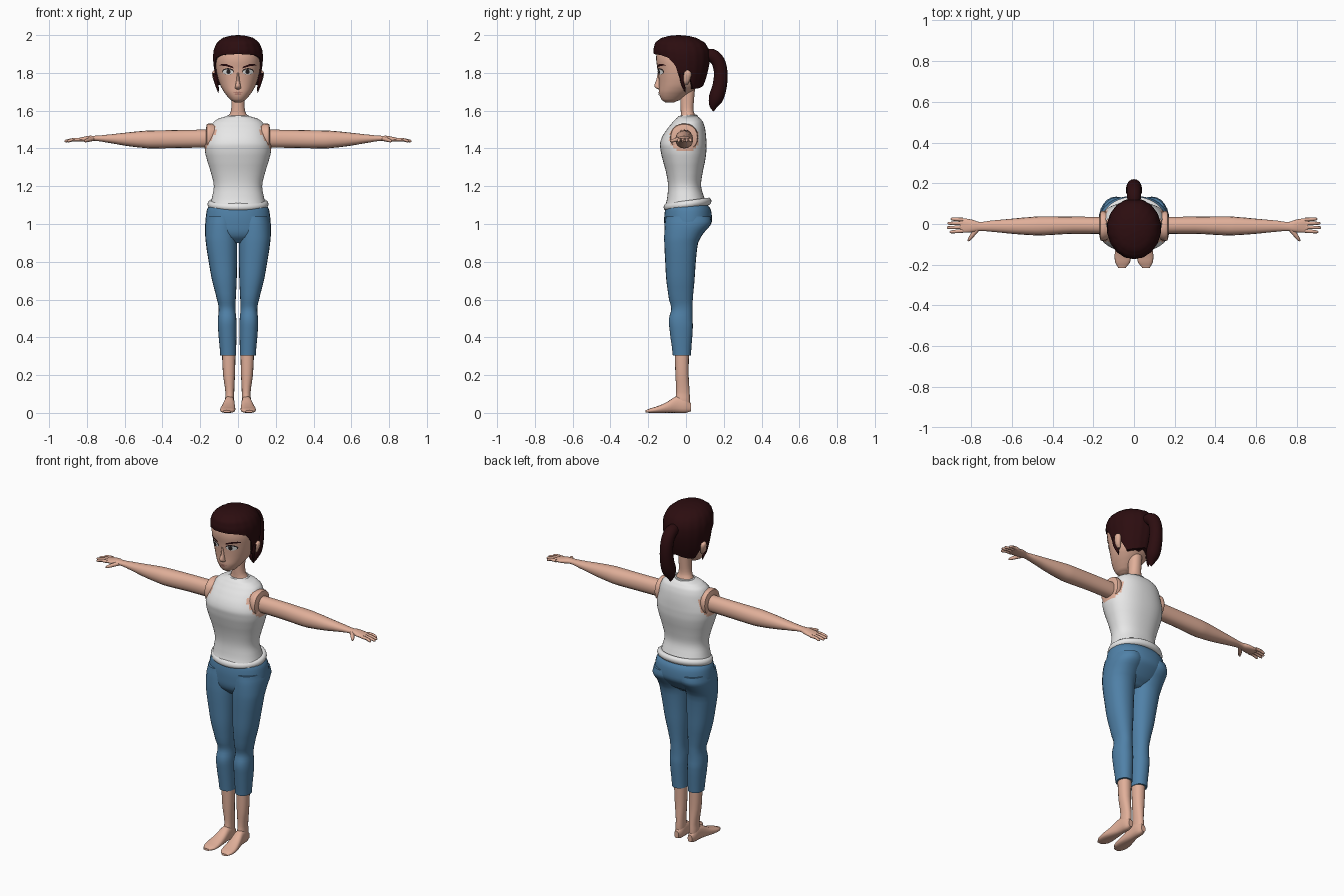
import bpy, bmesh, math
from mathutils import Vector
from mathutils.bvhtree import BVHTree

if "Cube" in bpy.data.objects:
    bpy.data.objects.remove(bpy.data.objects["Cube"])


def material(name, rgb):
    m = bpy.data.materials.new(name)
    m.diffuse_color = (*rgb, 1)
    m.use_nodes = True
    m.node_tree.nodes["Principled BSDF"].inputs["Base Color"].default_value = m.diffuse_color
    return m


SKIN = material("skin", (0.75, 0.43, 0.32))
WHITE = material("shirt white", (0.8, 0.8, 0.8))
BLUE = material("trouser blue", (0.08, 0.22, 0.39))
HAIR = material("dark brown hair", (0.025, 0.004, 0.005))
EYE = material("eye white", (0.85, 0.85, 0.83))
IRIS = material("iris dark", (0.02, 0.015, 0.015))
LIP = material("lip", (0.5, 0.23, 0.18))


def make(name, verts, faces, mat, mirror=False, recalc=True):
    me = bpy.data.meshes.new(name)
    me.from_pydata([tuple(v) for v in verts], [], faces)
    if recalc:
        bm = bmesh.new()
        bm.from_mesh(me)
        bmesh.ops.recalc_face_normals(bm, faces=bm.faces)
        bm.to_mesh(me)
        bm.free()
    me.materials.append(mat)
    ob = bpy.data.objects.new(name, me)
    bpy.context.collection.objects.link(ob)
    if mirror:
        ob.modifiers.new("mirror", 'MIRROR')
    return ob


def skin_rings(rows, n, cap=True, closed=False):
    """Faces joining rows of n points."""
    faces = []
    for r in range(rows if closed else rows - 1):
        q = (r + 1) % rows
        for i in range(n):
            j = (i + 1) % n
            faces.append((r * n + i, r * n + j, q * n + j, q * n + i))
    if cap and not closed:
        faces += [tuple(range(n)), tuple(range((rows - 1) * n, rows * n))]
    return faces


def resample(rings, k):
    """Smooth curve through the given rings."""
    out = []
    for i in range(len(rings) - 1):
        p0, p1, p2 = rings[max(i - 1, 0)], rings[i], rings[i + 1]
        p3 = rings[min(i + 2, len(rings) - 1)]
        for s in range(k):
            t = s / k
            out.append([b + t * (c - b) if j == 0 else
                        0.5 * (2 * b + (c - a) * t + (2 * a - 5 * b + 4 * c - d) * t * t
                               + (3 * b - a - 3 * c + d) * t ** 3)
                        for j, (a, b, c, d) in enumerate(zip(p0, p1, p2, p3))])
    return out + [list(rings[-1])]


PLACE = {'z': lambda t, a, b: (a, b, t), 'x': lambda t, a, b: (t, a, b), 'y': lambda t, a, b: (a, t, b)}


def loft(name, rings, mat, axis='z', n=20, p=2.2, k=3, mirror=False):
    """Rings are (position, a0, a1, b0, b1); with 4 values a is symmetric."""
    rings = [(r[0], -r[1], r[1], r[2], r[3]) if len(r) == 4 else r for r in rings]
    rings = resample(rings, k)
    f = lambda c: math.copysign(abs(c) ** (2 / p), c)
    verts = []
    for t, a0, a1, b0, b1 in rings:
        for i in range(n):
            w = 2 * math.pi * i / n
            verts.append(PLACE[axis](t, (a0 + a1) / 2 + (a1 - a0) / 2 * f(math.cos(w)),
                                     (b0 + b1) / 2 + (b1 - b0) / 2 * f(math.sin(w))))
    return make(name, verts, skin_rings(len(rings), n), mat, mirror)


def tube(name, path, mat, ref=(0, 0, 1), n=10, k=3, mirror=False):
    """Path points are (x, y, z, radius); ref is a direction across the path."""
    pts = resample([(0, *q) for q in path], k)
    pos = [Vector(q[1:4]) for q in pts]
    verts = []
    for i, q in enumerate(pts):
        d = pos[min(i + 1, len(pos) - 1)] - pos[max(i - 1, 0)]
        u = d.cross(Vector(ref)).normalized()
        v = d.cross(u).normalized()
        for j in range(n):
            w = 2 * math.pi * j / n
            verts.append(pos[i] + q[4] * (math.cos(w) * u + math.sin(w) * v))
    return make(name, verts, skin_rings(len(pts), n), mat, mirror)


def band(name, cy, rx, ry, z, tilt, r, mat, n=40, m=10):
    """Elliptical rolled edge around the body."""
    verts = []
    for i in range(n):
        a = 2 * math.pi * i / n
        for j in range(m):
            w = 2 * math.pi * j / m
            o = r * math.cos(w)
            y = (ry + o) * math.sin(a)
            verts.append(((rx + o) * math.cos(a), cy + y, z + tilt * y + r * 1.15 * math.sin(w)))
    return make(name, verts, skin_rings(n, m, closed=True), mat)


def interp(table, t):
    for a, b in zip(table, table[1:]):
        if t <= b[0]:
            u = max(0, (t - a[0]) / (b[0] - a[0]))
            return [x + (y - x) * u for x, y in zip(a[1:], b[1:])]
    return list(table[-1][1:])


# Trousers: pelvis and legs
loft("trouser_hips", [(0.9, .08, -.07, .03), (0.93, .13, -.1, .07), (0.96, .163, -.112, .1), (1.0, .172, -.115, .133),
                      (1.04, .17, -.115, .137), (1.08, .163, -.11, .13), (1.11, .145, -.1, .11)], BLUE, n=32)
loft("trouser_leg", [(.305, .01, .094, -.07, .026), (.45, .008, .106, -.088, .036), (.5, .009, .106, -.09, .034),
                     (.55, .014, .102, -.078, .034), (.6, .012, .112, -.09, .036), (.7, .007, .137, -.104, .045),
                     (.8, .005, .155, -.11, .052), (.9, .004, .17, -.115, .064), (.95, .003, .174, -.115, .092),
                     (1.0, .002, .174, -.113, .132), (1.04, .002, .166, -.108, .13)], BLUE, n=24, mirror=True)

# Bare shins and feet
loft("shin", [(.03, .022, .066, -.05, .02), (.07, .02, .068, -.056, .021), (.11, .02, .067, -.052, .019),
              (.2, .016, .079, -.056, .014), (.33, .013, .085, -.06, .016)], SKIN, n=16, mirror=True)
loft("foot", [(-.215, .04, .078, .002, .014), (-.19, .02, .092, 0, .024), (-.15, .014, .095, 0, .036),
              (-.1, .015, .085, 0, .058), (-.05, .018, .073, 0, .088), (0, .02, .068, 0, .08),
              (.027, .03, .058, .008, .05)], SKIN, 'y', n=16, p=2.5, mirror=True)

# Shirt, with bare skin inside the armholes
shirt = loft("shirt", [(1.085, .15, -.112, .118), (1.13, .14, -.101, .1), (1.2, .128, -.095, .08),
                       (1.27, .143, -.105, .088), (1.35, .167, -.126, .104), (1.4, .176, -.136, .108),
                       (1.43, .173, -.137, .108), (1.47, .16, -.122, .106), (1.51, .147, -.095, .1),
                       (1.54, .13, -.07, .09), (1.56, .1, -.052, .075), (1.572, .058, -.04, .06)],
             WHITE, n=48, p=2.3, k=4)
shirt.data.materials.append(SKIN)
for f in shirt.data.polygons:
    c = f.center
    if abs(c.x) > .1 and ((c.y + .01) / .08) ** 2 + ((c.z - 1.455) / .072) ** 2 < 1:
        f.material_index = 1
band("shirt_hem", .008, .144, .109, 1.105, .13, .018, WHITE)
band("shirt_collar", .012, .052, .043, 1.567, .06, .008, WHITE, 28, 8)

# Shoulders, arms and hands
loft("shoulder", [(.09, -.06, .045, 1.41, 1.52), (.145, -.082, .062, 1.388, 1.532), (.165, -.08, .06, 1.39, 1.528),
                  (.17, -.06, .04, 1.405, 1.505)], SKIN, 'x', mirror=True)
loft("arm", [(.1, -.05, .035, 1.405, 1.5), (.3, -.048, .036, 1.403, 1.498), (.45, -.056, .038, 1.4, 1.495),
             (.5, -.055, .035, 1.403, 1.493), (.6, -.048, .026, 1.415, 1.483), (.7, -.038, .017, 1.432, 1.472),
             (.76, -.034, .01, 1.44, 1.467), (.79, -.04, .02, 1.437, 1.467), (.83, -.043, .027, 1.436, 1.459),
             (.855, -.04, .026, 1.438, 1.454)], SKIN, 'x', n=16, mirror=True)
for i, tip in enumerate((.905, .918, .915, .9)):
    y = -.034 + i * .0185
    tube("finger", [(.84, y, 1.447, .0095), (.875, y * 1.08, 1.446, .0085), (tip - .006, y * 1.15, 1.439, .007),
                    (tip, y * 1.15, 1.438, .002)], SKIN, n=8, k=2, mirror=True)
tube("thumb", [(.765, -.02, 1.452, .012), (.79, -.05, 1.446, .011), (.808, -.074, 1.44, .008),
               (.814, -.084, 1.438, .003)], SKIN, n=8, k=2, mirror=True)

# Neck, head, nose and ears
loft("neck", [(1.54, .07, -.035, .065), (1.572, .05, -.028, .05), (1.6, .037, -.028, .04), (1.65, .034, -.03, .042),
              (1.75, .036, -.03, .05)], SKIN)
head = loft("head", [(1.643, .016, -.108, -.065), (1.655, .038, -.127, -.035), (1.675, .056, -.138, -.005),
                     (1.7, .075, -.143, .03), (1.73, .092, -.143, .068), (1.77, .106, -.145, .092),
                     (1.82, .117, -.15, .106), (1.87, .121, -.158, .11), (1.92, .112, -.15, .1),
                     (1.96, .08, -.11, .07)], SKIN, n=32)
loft("nose", [(1.712, .008, -.145, -.12), (1.719, .016, -.159, -.12), (1.731, .014, -.168, -.12),
              (1.76, .009, -.158, -.12), (1.8, .007, -.15, -.12)], SKIN, n=12)
loft("ear", [(1.735, .1, .112, -.01, .008), (1.75, .1, .126, -.014, .016), (1.785, .105, .136, -.014, .028),
             (1.805, .108, .136, -.008, .026), (1.814, .112, .128, 0, .014)], SKIN, n=12, mirror=True)

# Painted face details: thin plates laid on the head surface
tree = BVHTree.FromPolygons([v.co for v in head.data.vertices], [tuple(p.vertices) for p in head.data.polygons])


def plate(name, outline, mat, lift, mirror=True):
    cx, cz = (sum(q[i] for q in outline) / len(outline) for i in (0, 1))
    n, verts = len(outline), []
    for s in (1, .5, .02):
        for x, z in outline:
            x, z = cx + (x - cx) * s, cz + (z - cz) * s
            hit = tree.ray_cast(Vector((x, -1, z)), Vector((0, 1, 0)))[0]
            verts.append((x, (hit.y if hit else -.1) - lift, z))
    ob = make(name, verts, skin_rings(3, n, cap=False), mat, mirror, recalc=False)
    if sum(p.normal.y for p in ob.data.polygons) > 0:
        ob.data.flip_normals()


def oval(cx, cz, rx, rz, n=16):
    return [(cx + rx * math.cos(2 * math.pi * i / n), cz + rz * math.sin(2 * math.pi * i / n)) for i in range(n)]


plate("eyelash", oval(.053, 1.808, .031, .017), IRIS, .002)
plate("eye", oval(.053, 1.805, .027, .0135), EYE, .004)
plate("iris", oval(.05, 1.806, .011, .0125), IRIS, .006)
plate("eyebrow", [(.024, 1.824), (.026, 1.833), (.06, 1.846), (.085, 1.848), (.102, 1.838), (.084, 1.839),
                  (.06, 1.835)], HAIR, .004)
plate("upper_lip", [(-.028, 1.694), (-.008, 1.701), (0, 1.699), (.008, 1.701), (.028, 1.694), (0, 1.692)],
      LIP, .004, False)
plate("lower_lip", oval(0, 1.687, .018, .005), LIP, .004, False)

# Hair cap: columns running from the hairline up to the crown
SHAPE = [(1.70, .09, -.1, .078), (1.74, .106, -.12, .094), (1.78, .12, -.14, .108), (1.84, .13, -.157, .122),
         (1.88, .133, -.166, .126), (1.92, .13, -.172, .122), (1.96, .113, -.163, .1), (1.985, .082, -.13, .055),
         (1.997, .04, -.085, .01), (2.0, .003, -.043, -.037)]
LINE = [(0, 1.9), (40, 1.895), (60, 1.88), (74, 1.84), (82, 1.76), (90, 1.735), (97, 1.79), (105, 1.78),
        (120, 1.715), (150, 1.72), (180, 1.735)]
N, ROWS, verts = 72, 14, []
for r in range(-1, ROWS + 1):
    for i in range(N):
        a = 360 * i / N
        zb = interp(LINE, min(a, 360 - a))[0]
        z = zb + (2 - zb) * math.sin(max(r, 0) / ROWS * math.pi / 2)
        hx, y0, y1 = interp(SHAPE, z)
        s = (.82 if r < 0 else 1 + .008 * math.cos(math.radians(a * 18)))
        w = math.radians(a)
        verts.append((hx * s * math.sin(w), (y0 + y1) / 2 - (y1 - y0) / 2 * s * math.cos(w), z))
make("hair", verts, skin_rings(ROWS + 2, N), HAIR)
tube("side_strand", [(.122, -.022, 1.8, .012), (.117, -.02, 1.755, .01), (.108, -.01, 1.72, .007),
                     (.104, -.004, 1.695, .001)], HAIR, (1, 0, 0), n=8, mirror=True)

# Ponytail
tube("ponytail", [(0, .09, 1.89, .03), (0, .135, 1.893, .035), (0, .17, 1.86, .036), (0, .184, 1.8, .036),
                  (0, .178, 1.73, .038), (0, .16, 1.67, .039), (0, .146, 1.63, .025), (0, .146, 1.597, .003)],
     HAIR, (1, 0, 0), n=14)

# Smooth shading
bpy.ops.object.select_all(action='SELECT')
bpy.context.view_layer.objects.active = head
bpy.ops.object.shade_smooth_by_angle(angle=math.radians(45))
